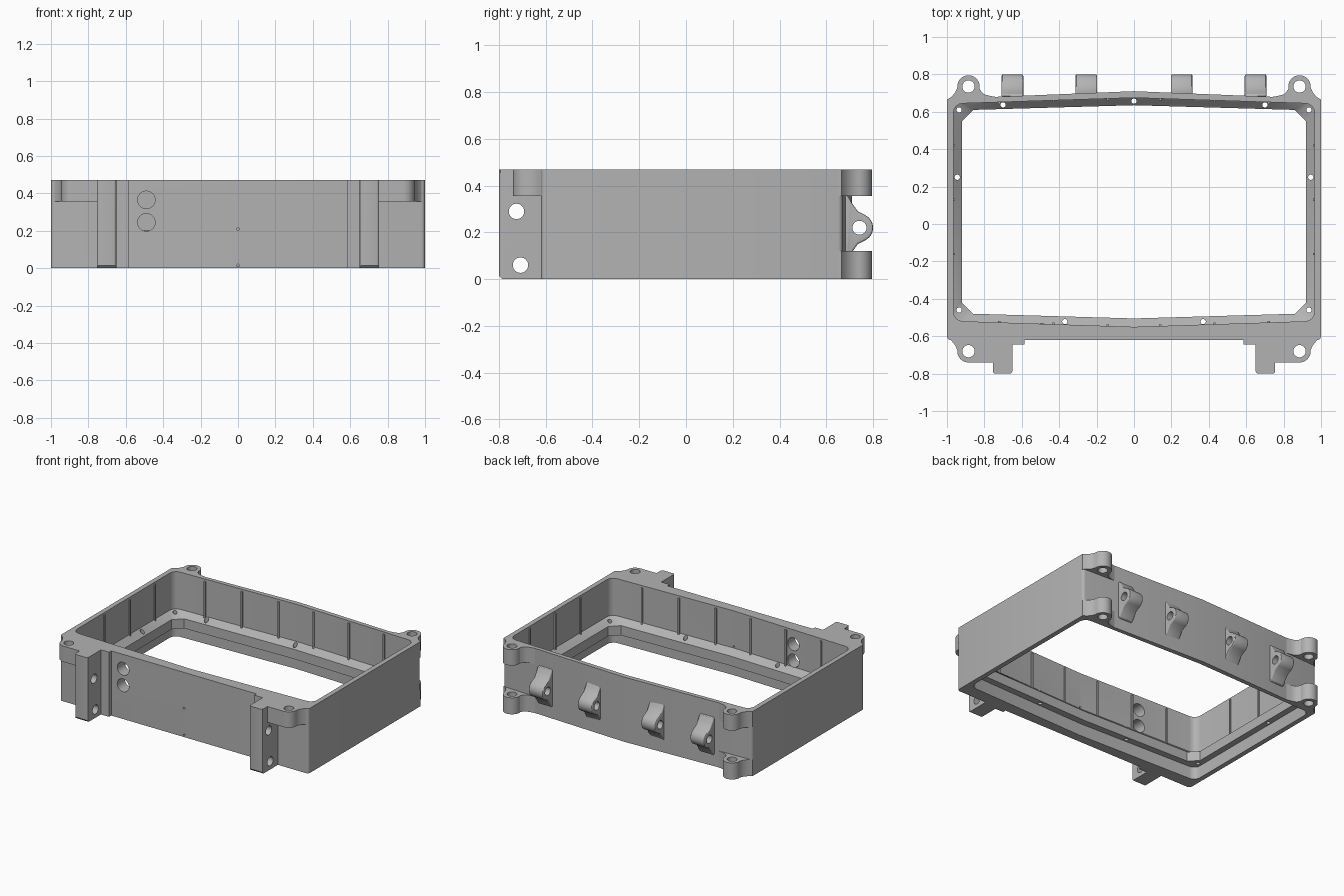
import bpy, bmesh, math
from mathutils import Vector, Matrix

cube = bpy.data.objects.get("Cube")
if cube:
    bpy.data.objects.remove(cube, do_unlink=True)

metal = bpy.data.materials.new("plain_grey")
metal.use_nodes = True
GREY = (0.45, 0.45, 0.45, 1)
metal.diffuse_color = GREY
metal.node_tree.nodes["Principled BSDF"].inputs["Base Color"].default_value = GREY

TOP = 0.47


def make_object(name, bm):
    bmesh.ops.recalc_face_normals(bm, faces=bm.faces[:])
    mesh = bpy.data.meshes.new(name)
    bm.to_mesh(mesh)
    bm.free()
    obj = bpy.data.objects.new(name, mesh)
    bpy.context.scene.collection.objects.link(obj)
    mesh.materials.append(metal)
    return obj


def add_prism(bm, pts, lo, hi, axis="z"):
    """Extrude a profile: (x, y) along z, or (y, z) along x."""
    place = (lambda p, h: (p[0], p[1], h)) if axis == "z" else (lambda p, h: (h, p[0], p[1]))
    low = [bm.verts.new(place(p, lo)) for p in pts]
    high = [bm.verts.new(place(p, hi)) for p in pts]
    bm.faces.new(low)
    bm.faces.new(high)
    for i in range(len(pts)):
        j = (i + 1) % len(pts)
        bm.faces.new((low[i], low[j], high[j], high[i]))


def prism(name, pts, lo, hi, axis="z"):
    bm = bmesh.new()
    add_prism(bm, pts, lo, hi, axis)
    return make_object(name, bm)


def arc(cx, cy, r, start, end, n=10):
    angles = [math.radians(start + (end - start) * i / n) for i in range(n + 1)]
    return [(cx + r * math.cos(a), cy + r * math.sin(a)) for a in angles]


def mirror_x(pts, side):
    return [(side * x, y) for x, y in pts]


def cut(obj, holes):
    """Drill round holes given as (centre, radius, length, axis)."""
    bm = bmesh.new()
    turn = {"x": Matrix.Rotation(math.pi / 2, 4, "Y"),
            "y": Matrix.Rotation(math.pi / 2, 4, "X"), "z": Matrix()}
    for centre, r, length, axis in holes:
        bmesh.ops.create_cone(bm, cap_ends=True, segments=24, radius1=r, radius2=r,
                              depth=length, matrix=Matrix.Translation(centre) @ turn[axis])
    cutter = make_object("hole_cutter", bm)
    cutter.hide_render = True
    mod = obj.modifiers.new("holes", "BOOLEAN")
    mod.operation = "DIFFERENCE"
    mod.solver = "EXACT"
    mod.object = cutter
    bake(obj)
    bpy.data.objects.remove(cutter, do_unlink=True)


def bake(obj):
    bpy.context.view_layer.update()
    deps = bpy.context.evaluated_depsgraph_get()
    mesh = bpy.data.meshes.new_from_object(obj.evaluated_get(deps))
    obj.modifiers.clear()
    obj.data = mesh


def outline(x, front, back, bow, corner, rounded=True):
    """Rectangle with bowed front and back and rounded or clipped corners."""
    pts = [(0, front - bow)]
    for sx, y, a in ((1, front, -90), (1, back, 0), (-1, back, 90), (-1, front, 180)):
        sy = 1 if y > 0 else -1
        c = arc(sx * (x - corner), y - sy * corner, corner, a, a + 90, 4)
        if not rounded:
            p, q = Vector(c[0]), Vector(c[-1])
            c = [tuple(p.lerp(q, t / 4)) for t in range(5)]
        pts += c
        if a == 0:
            pts.append((0, back + bow))
    return pts


# Main frame: outer wall, inner wall, sloped ledge, lip and underside step
outer = outline(1.0, -0.62, 0.67, 0.0, 0.02)
outer = [(x, 0.71) if x == 0 and y > 0 else (x, y) for x, y in outer]
inner = outline(0.965, -0.52, 0.645, 0.03, 0.05)
opening = outline(0.92, -0.48, 0.61, 0.025, 0.06, False)
step = outline(0.965, -0.525, 0.645, 0.03, 0.05)
rings = [(outer, 0), (outer, TOP), (inner, TOP), (inner, 0.2),
         (opening, 0.16), (opening, 0.09), (step, 0.09), (step, 0)]
bm = bmesh.new()
loops = [[bm.verts.new((x, y, z)) for x, y in pts] for pts, z in rings]
for k, a in enumerate(loops):
    b = loops[(k + 1) % len(loops)]
    for i in range(len(a)):
        j = (i + 1) % len(a)
        bm.faces.new((a[i], a[j], b[j], b[i]))
frame = make_object("housing_frame", bm)

# Cable holes, pin holes and ledge screw holes
holes = [((-0.49, -0.58, z), 0.047, 0.3, "y") for z in (0.245, 0.365)]
holes += [((0, -0.58, 0.21), 0.007, 0.3, "y"), ((0, -0.62, 0.015), 0.007, 0.06, "y")]
screws = [(0, 0.657)]
for s in (-1, 1):
    screws += [(s * 0.945, 0.25), (s * 0.7, 0.637), (s * 0.37, -0.522),
               (s * 0.935, 0.61), (s * 0.935, -0.46)]
holes += [((x, y, 0.14), 0.014, 0.16, "z") for x, y in screws]
cut(frame, holes)

# Thin vertical ribs on the inner walls
bm = bmesh.new()


def rib(x, y, hx, hy):
    add_prism(bm, [(x - hx, y - hy), (x + hx, y - hy), (x + hx, y + hy), (x - hx, y + hy)],
              0.18, 0.455)


for s in (-1, 1):
    for x in (0.14, 0.43, 0.72):
        lean = 0.03 * (1 - x / 0.915)
        rib(s * x, -0.52 - lean, 0.006, 0.009)
        rib(s * x, 0.645 + lean, 0.006, 0.009)
    for y in (0.42, 0.13, -0.16):
        rib(s * 0.965, y, 0.009, 0.006)
make_object("wall_ribs", bm)

# Corner ears, with flared roots
back_ear = ([(1, 0.65), (1, 0.665), (0.975, 0.68), (0.955, 0.705)]
            + arc(0.885, 0.735, 0.06, -5, 190, 16)
            + [(0.815, 0.705), (0.798, 0.692), (0.77, 0.685), (0.74, 0.68), (0.74, 0.655)])
front_ear = ([(1, -0.59), (1, -0.605), (0.975, -0.625), (0.955, -0.65)]
             + arc(0.885, -0.68, 0.06, 5, -90) + [(0.7, -0.74), (0.7, -0.59)])
EARS = [("back_upper_ear", back_ear, 0.735, 0.355, TOP),
        ("back_lower_ear", back_ear, 0.735, 0, 0.12),
        ("front_ear", front_ear, -0.68, 0.355, TOP)]

# Front legs and shoulders: bevelled posts with cross holes
leg_side = [(-0.59, 0), (-0.785, 0), (-0.8, 0.015), (-0.8, TOP), (-0.59, TOP)]

for s, side in ((1, "left"), (-1, "right")):
    for name, pts, y, lo, hi in EARS:
        ear = prism(f"{side}_{name}", mirror_x(pts, s), lo, hi)
        cut(ear, [((s * 0.885, y, (lo + hi) / 2), 0.033, 0.3, "z")])

    bm = bmesh.new()
    add_prism(bm, leg_side, s * 0.65, s * 0.755, "x")
    edges = [e for e in bm.edges
             if all(v.co.y < -0.795 for v in e.verts)
             and abs(e.verts[0].co.z - e.verts[1].co.z) > 0.1]
    bmesh.ops.bevel(bm, geom=edges, offset=0.014, segments=3, affect="EDGES", profile=0.5)
    leg = make_object(f"{side}_front_leg", bm)
    cut(leg, [((s * 0.7, -0.725, 0.29), 0.033, 0.4, "x"),
              ((s * 0.7, -0.708, 0.06), 0.033, 0.4, "x")])
    shoulder = [(0.585, -0.6), (0.585, -0.645), (0.66, -0.645), (0.66, -0.6)]
    prism(f"{side}_leg_shoulder", mirror_x(shoulder, s), 0, TOP)

    # Back hinge lugs: bell profile with softened rims
    bell = [(0.68, 0.36), (0.695, 0.352), (0.71, 0.325), (0.735, 0.29)]
    drop = [(y, 0.44 - z) for y, z in reversed(bell)]
    profile = bell + arc(0.74, 0.22, 0.06, 62, -62, 12) + drop
    for place, x in (("outer", 0.65), ("inner", 0.255)):
        lug = prism(f"{side}_{place}_lug", profile, s * x - 0.058, s * x + 0.058, "x")
        bevel = lug.modifiers.new("soft_rim", "BEVEL")
        bevel.width = 0.012
        bevel.segments = 3
        bevel.limit_method = "ANGLE"
        bevel.angle_limit = math.radians(65)
        bake(lug)
        cut(lug, [((s * x, 0.742, 0.22), 0.03, 0.3, "x")])

# Smooth curved faces and keep edges sharp
for obj in bpy.context.scene.objects:
    obj.select_set(obj.type == "MESH" and metal.name in obj.data.materials)
bpy.context.view_layer.objects.active = frame
bpy.ops.object.shade_smooth_by_angle(angle=math.radians(30))
